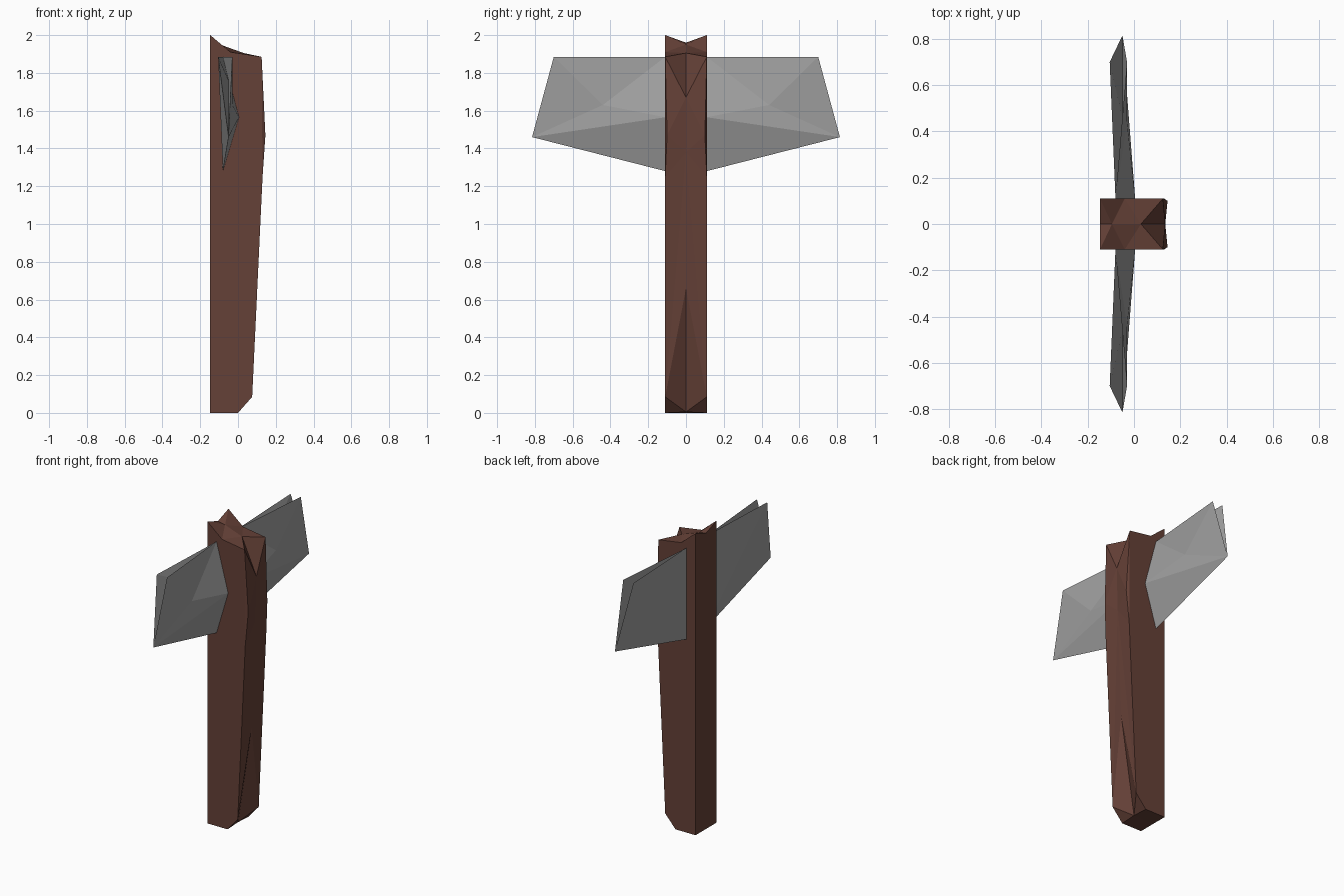
import bpy, bmesh

if "Cube" in bpy.data.objects:
    bpy.data.objects.remove(bpy.data.objects["Cube"])


def half_part(name, verts, faces, color, merge):
    """Build the +y half as flat facets and mirror it across y = 0."""
    bm = bmesh.new()
    vs = [bm.verts.new(v) for v in verts]
    for f in faces:
        bm.faces.new([vs[i] for i in f])
    # Complete the mirror, then fix normals on the closed shape
    geom = bm.verts[:] + bm.edges[:] + bm.faces[:]
    copy = bmesh.ops.duplicate(bm, geom=geom)["geom"]
    for v in copy:
        if isinstance(v, bmesh.types.BMVert):
            v.co.y *= -1
    if merge:
        bmesh.ops.remove_doubles(bm, verts=bm.verts[:], dist=0.0001)
    bmesh.ops.recalc_face_normals(bm, faces=bm.faces[:])
    me = bpy.data.meshes.new(name)
    bm.to_mesh(me)
    bm.free()
    obj = bpy.data.objects.new(name, me)
    bpy.context.collection.objects.link(obj)
    mat = bpy.data.materials.new(name + "_color")
    mat.diffuse_color = color
    mat.use_nodes = True
    mat.node_tree.nodes["Principled BSDF"].inputs["Base Color"].default_value = mat.diffuse_color
    me.materials.append(mat)
    return obj


# Wooden handle: side outline (x, y, z), then the centre line at y = 0
W = 0.11
side = [(-0.147, W, 0), (0, W, 0), (0.075, W, 0.085), (0.13, W, 1.25),
        (0.145, 0.1, 1.47), (0.125, W, 1.885), (-0.04, W, 1.91), (-0.147, W, 2)]
centre = [(-0.147, 0, 0), (0, 0, 0.005), (0.1, 0, 0.66), (0.128, 0, 1.38),
          (0.135, 0, 1.67), (0.03, 0, 1.905), (-0.095, 0, 1.95), (-0.147, 0, 1.96)]
handle_faces = [
    (0, 1, 2, 3), (0, 3, 6, 7), (3, 4, 5), (3, 5, 6),        # side
    (0, 8, 9, 1), (0, 7, 15, 8),                             # bottom, back
    (1, 9, 2), (2, 9, 10), (2, 10, 11), (2, 11, 3),          # front, lower
    (3, 11, 4), (4, 11, 12), (4, 12, 5), (5, 12, 13),        # front, upper
    (5, 13, 6), (6, 13, 14), (6, 14, 7), (7, 14, 15),        # top
]
half_part("handle", side + centre, handle_faces, (0.13, 0.052, 0.038, 1), True)

# Pair of blades, each with a split upper corner and a sharp tip
blade = [
    (-0.08, 0.11, 1.885),   # 0 root top
    (0.005, 0.11, 1.565),   # 1 root front ridge
    (-0.08, 0.11, 1.28),    # 2 root bottom
    (-0.05, 0.815, 1.46),   # 3 tip
    (-0.03, 0.70, 1.885),   # 4 front prong
    (-0.105, 0.70, 1.885),  # 5 back prong
    (-0.05, 0.46, 1.76),    # 6 notch between prongs
    (-0.03, 0.44, 1.63),    # 7 front facet centre
]
blade_faces = [
    (0, 1, 2), (1, 3, 2), (0, 7, 1), (1, 7, 3), (0, 4, 7), (7, 4, 3),
    (0, 6, 4), (4, 6, 3), (0, 5, 6), (5, 3, 6), (0, 2, 5), (2, 3, 5),
]
half_part("blades", blade, blade_faces, (0.35, 0.35, 0.35, 1), False)
